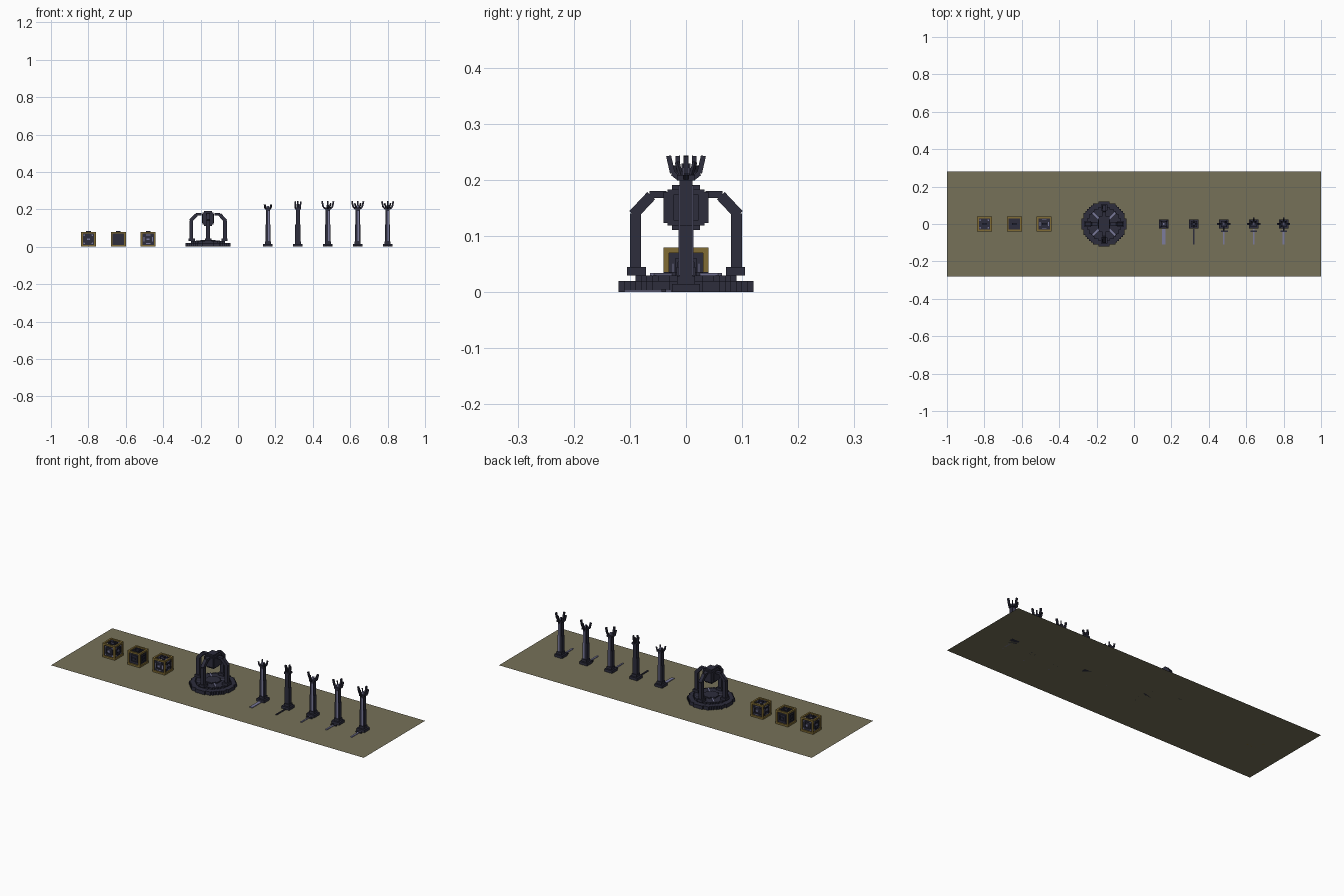
import bpy, bmesh, math
from mathutils import Matrix, Vector

if "Cube" in bpy.data.objects:
    bpy.data.objects.remove(bpy.data.objects["Cube"])


def material(name, rgb):
    m = bpy.data.materials.new(name)
    m.diffuse_color = (*rgb, 1)
    m.use_nodes = True
    m.node_tree.nodes["Principled BSDF"].inputs["Base Color"].default_value = m.diffuse_color
    return m


MATS = [material("dark_metal", (0.026, 0.026, 0.046)),
        material("lavender_metal", (0.20, 0.20, 0.34)),
        material("brass", (0.22, 0.15, 0.035)),
        material("olive_ground", (0.18, 0.165, 0.098))]
DARK, LIGHT, BRASS, OLIVE = range(4)


class Part:
    """Collects boxes and prisms into one flat-shaded object."""

    def __init__(self):
        self.bm = bmesh.new()

    def box(self, c, s, mat=DARK, rot=None):
        m = Matrix.Translation(c) @ (rot or Matrix()) @ Matrix.Diagonal((*s, 1))
        for v in bmesh.ops.create_cube(self.bm, size=1, matrix=m)["verts"]:
            for f in v.link_faces:
                f.material_index = mat

    def beam(self, a, b, w, mat=DARK):
        a, b = Vector(a), Vector(b)
        rot = (b - a).to_track_quat('Z', 'Y').to_matrix().to_4x4()
        self.box((a + b) / 2, (w, w, (b - a).length), mat, rot)

    def prism(self, outline, z0, z1, mat=DARK):
        f = self.bm.faces.new([self.bm.verts.new((x, y, z0)) for x, y in outline])
        f.material_index = mat
        top = bmesh.ops.extrude_face_region(self.bm, geom=[f])["geom"]
        for v in top:
            if isinstance(v, bmesh.types.BMVert):
                v.co.z = z1

    def finish(self, name, loc=(0, 0, 0)):
        bmesh.ops.recalc_face_normals(self.bm, faces=self.bm.faces)
        me = bpy.data.meshes.new(name)
        self.bm.to_mesh(me)
        self.bm.free()
        for m in MATS:
            me.materials.append(m)
        ob = bpy.data.objects.new(name, me)
        ob.location = loc
        bpy.context.collection.objects.link(ob)


def stepped_circle(r, step=0.01):
    """Blocky circle outline."""
    n = round(r / step)
    right = []
    for i in range(-n, n):
        h = step * round(math.sqrt(n * n - (i + 0.5) ** 2))
        right += [(h, i * step), (h, (i + 1) * step)]
    pts = []
    for p in right + [(-x, y) for x, y in reversed(right)]:
        if not pts or p != pts[-1]:
            pts.append(p)
    return pts


def spin(p, k):
    """Quarter turns around z."""
    return Matrix.Rotation(k * math.pi / 2, 3, 'Z') @ Vector(p)


# Ground sheet
g = Part()
f = g.bm.faces.new([g.bm.verts.new((x, y, 0)) for x, y in
                    ((-1, -.28), (1, -.28), (1, .28), (-1, .28))])
f.material_index = OLIVE
me_ground = g
me = bpy.data.meshes.new("ground_sheet")
g.bm.to_mesh(me)
g.bm.free()
for m in MATS:
    me.materials.append(m)
bpy.context.collection.objects.link(bpy.data.objects.new("ground_sheet", me))

# Crates: brass edge beams, dark panels, face emblems
for n, x in enumerate((-.80, -.64, -.48)):
    p = Part()
    p.box((0, 0, .04), (.066, .066, .066))
    for a in (-1, 1):
        for b in (-1, 1):
            p.box((.035 * a, .035 * b, .04), (.01, .01, .08), BRASS)
            p.box((0, .035 * a, .04 + .035 * b), (.06, .01, .01), BRASS)
            p.box((.035 * a, 0, .04 + .035 * b), (.01, .06, .01), BRASS)
    faces = [Matrix.Rotation(k * math.pi / 2, 4, 'Z') @ Matrix.Rotation(math.pi / 2, 4, 'X')
             for k in range(4)] + [Matrix()]
    for rot in faces:
        def plate(u, v, su, sv, mat, lift=.035):
            c = rot @ Vector((u, v, lift)) + Vector((0, 0, .04))
            p.box(c, (su, sv, .006), mat, rot)
        for s in (-1, 1):
            plate(0, .017 * s, .04, .006, DARK)
            plate(.017 * s, 0, .006, .028, DARK)
            if n == 0:
                plate(.021 * s, .021 * s, .008, .008, LIGHT, .034)
                plate(.021 * s, -.021 * s, .008, .008, LIGHT, .034)
            if n == 2:
                plate(.023 * s, 0, .004, .024, LIGHT, .034)
                plate(0, .023 * s, .024, .004, LIGHT, .034)
        plate(0, 0, .016, .010, DARK if n == 1 else LIGHT)
    p.box((0, 0, .082), (.026, .012, .006))
    p.finish("crate_%d" % (n + 1), (x, 0, 0))

# Round pedestal with stepped tiers and diagonal inlays
p = Part()
p.prism(stepped_circle(.12), 0, .02)
p.prism(stepped_circle(.09), .02, .03)
p.prism(stepped_circle(.04), .03, .036)
for k in range(4):
    rot = Matrix.Rotation(math.pi / 4 + k * math.pi / 2, 4, 'Z')
    p.box(rot @ Vector((.063, 0, .0315)), (.045, .01, .005), LIGHT, rot)
p.finish("pedestal", (-.16, 0, 0))

# Four curved arms around the pod
p = Part()
for k in range(4):
    def block(c, s):
        p.box(spin(c, k), s, DARK, Matrix.Rotation(k * math.pi / 2, 4, 'Z'))
    block((.088, 0, .037), (.034, .034, .015))
    block((.09, 0, .09), (.02, .02, .10))
    p.beam(spin((.094, 0, .138), k), spin((.062, 0, .172), k), .019)
    block((.050, 0, .174), (.030, .02, .012))
p.finish("pedestal_arms", (-.16, 0, 0))

# Blocky pod held between the arms
p = Part()
for sx, sy, sz in ((.056, .08, .055), (.06, .066, .064), (.044, .05, .08), (.066, .044, .046)):
    p.box((0, 0, .151), (sx, sy, sz))
p.finish("pod", (-.16, 0, 0))

# Posts: base, shaft, collar, and a differently shaped head on each
for n, x in enumerate((.16, .32, .48, .64, .80)):
    p = Part()
    p.box((0, 0, .0075), (.05, .05, .015))
    p.box((0, 0, .022), (.032, .032, .014))
    p.box((0, 0, .07), (.028, .023, .10))
    p.box((0, 0, .155), (.022, .023, .09))
    if n != 1:
        for s in (-1, 1):
            p.box((.004, .0115 * s, .11), (.008, .003, .16), LIGHT)
    p.box((0, 0, .204), (.032, .032, .010))
    if n == 0:
        for k in range(4):
            p.beam(spin((.014, .014, .205), k), spin((.017, .017, .226), k), .008)
        p.box((0, 0, .213), (.014, .014, .012), LIGHT)
    elif n == 1:
        for k in range(4):
            p.beam(spin((.013, 0, .205), k), spin((.015, 0, .243), k), .008)
        p.box((0, 0, .218), (.016, .016, .022))
    else:
        # Flared prongs, more of them on each later post
        for k in ((0, 2, 3), (0, 1, 2), (0, 1, 2, 3))[n - 2]:
            a, b = spin((.014, 0, .204), k), spin((.024, 0, .212), k)
            p.beam(a, b, .009)
            p.beam(b, spin((.031, 0, .243), k), .009)
        for k in range(n - 1):
            p.beam(spin((.009, .009, .208), k), spin((.016, .016, .232), k), .006)
        p.box((0, 0, .214), (.012, .012, .016), LIGHT)
    p.finish("post_%d" % (n + 1), (x, 0, 0))

    # Slim rod lying on the ground in front of the post
    p = Part()
    w = (.018, .008, .008, .010, .010)[n]
    p.box((0, -.068, .002), (w, .084, .004), DARK if n == 1 else LIGHT)
    if n >= 2:
        p.box((.004 if n == 2 else 0, -.040, .003), (.036, .008, .006))
    p.finish("ground_rod_%d" % (n + 1), (x, 0, 0))
